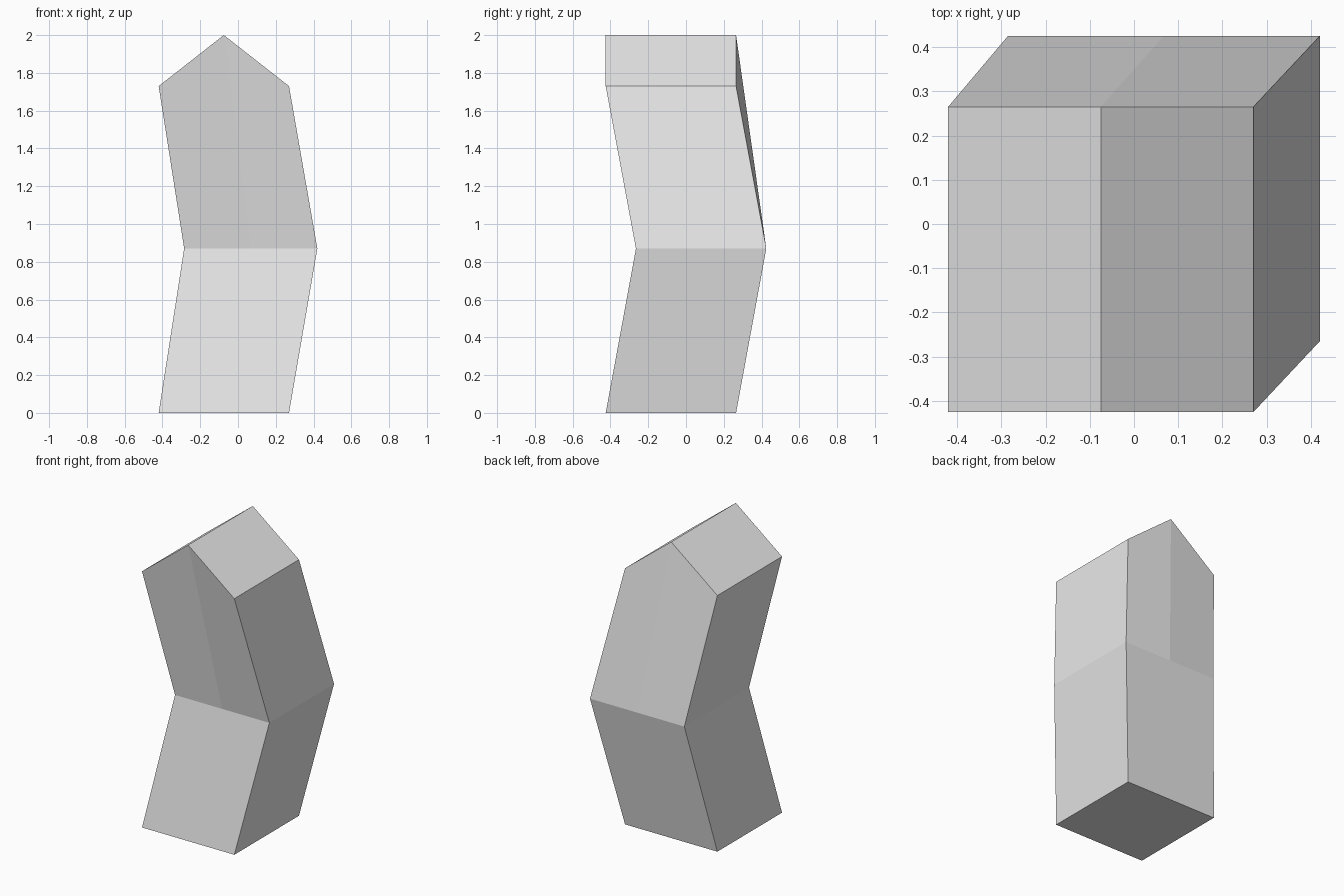
import bpy, bmesh

if "Cube" in bpy.data.objects:
    bpy.data.objects.remove(bpy.data.objects["Cube"])

grey = bpy.data.materials.new("light_grey")
grey.diffuse_color = (0.8, 0.8, 0.8, 1)
grey.use_nodes = True
grey.node_tree.nodes["Principled BSDF"].inputs["Base Color"].default_value = grey.diffuse_color

bm = bmesh.new()

def ring(x0, x1, y0, y1, z):
    """Six points around a level: corners plus the middle of front and back."""
    xm = (x0 + x1) / 2
    pts = [(x0, y0), (xm, y0), (x1, y0), (x1, y1), (xm, y1), (x0, y1)]
    return [bm.verts.new((x, y, z)) for x, y in pts]

# Levels of the kinked post: foot, bend, eaves
foot = ring(-0.42, 0.27, -0.425, 0.265, 0.0)
bend = ring(-0.285, 0.42, -0.265, 0.425, 0.87)
eaves = ring(-0.42, 0.27, -0.425, 0.265, 1.73)

# Raise the middle points of the top level into a ridge
for i in (1, 4):
    eaves[i].co.z = 2.0

# Walls
for low, high in ((foot, bend), (bend, eaves)):
    for i in range(6):
        j = (i + 1) % 6
        bm.faces.new((low[i], low[j], high[j], high[i]))

# Roof slopes and base
bm.faces.new((eaves[0], eaves[1], eaves[4], eaves[5]))
bm.faces.new((eaves[1], eaves[2], eaves[3], eaves[4]))
bm.faces.new(foot[::-1])
bmesh.ops.recalc_face_normals(bm, faces=bm.faces)

mesh = bpy.data.meshes.new("bent_post")
bm.to_mesh(mesh)
bm.free()
mesh.materials.append(grey)
bpy.context.collection.objects.link(bpy.data.objects.new("bent_post", mesh))
